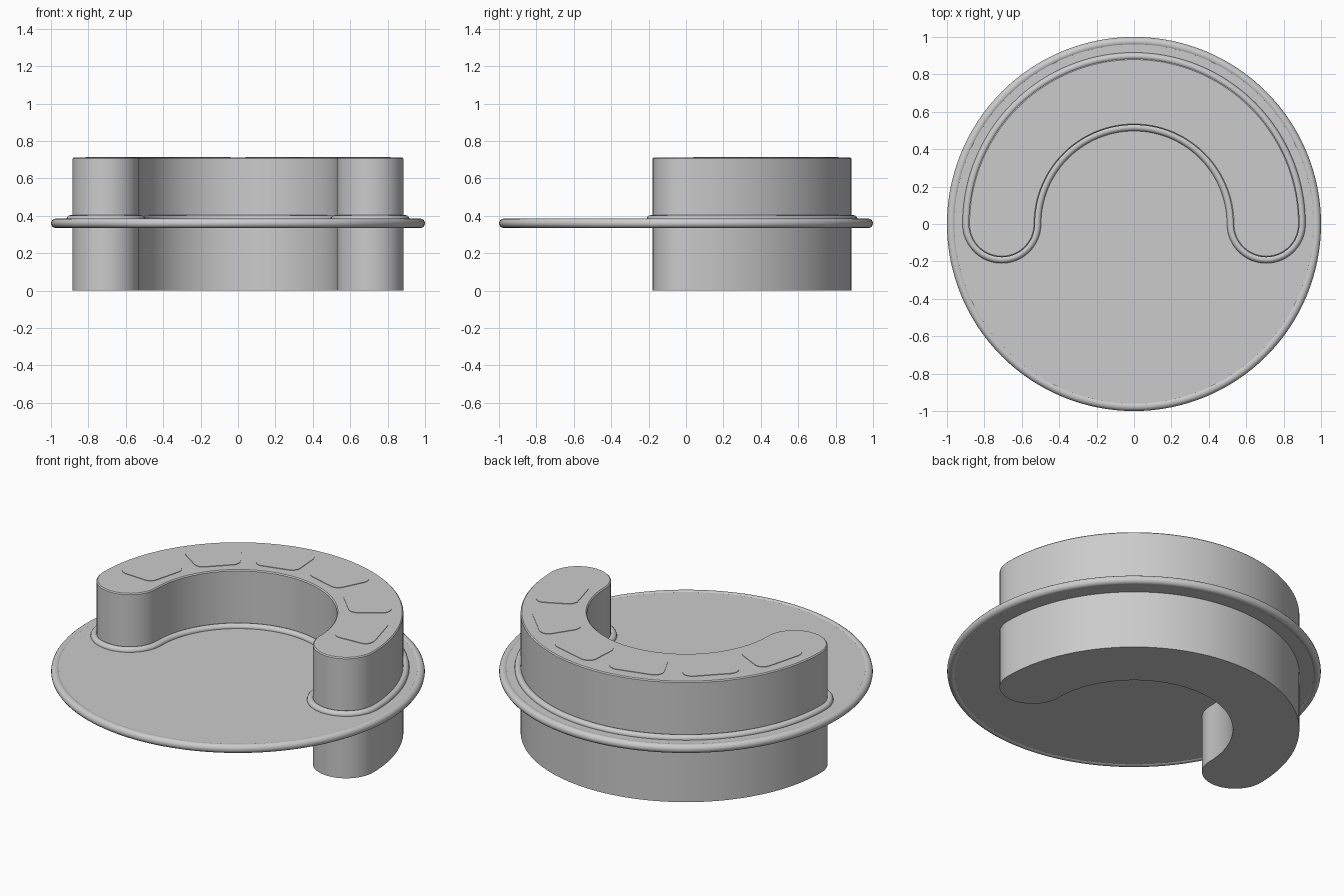
import bpy, bmesh
from math import sin, cos, pi, radians

if "Cube" in bpy.data.objects:
    bpy.data.objects.remove(bpy.data.objects["Cube"])

MID, HALF = 0.707, 0.178       # centre radius and half width of the horseshoe
TOP = 0.712


def loft(name, loops, cap=True, wrap=False):
    """Skin a stack of equal-length point loops."""
    bm = bmesh.new()
    rings = [[bm.verts.new(p) for p in loop] for loop in loops]
    pairs = list(zip(rings, rings[1:]))
    if wrap:
        pairs.append((rings[-1], rings[0]))
    for a, b in pairs:
        n = len(a)
        for i in range(n):
            j = (i + 1) % n
            bm.faces.new((a[i], a[j], b[j], b[i]))
    if cap:
        bm.faces.new(rings[0][::-1])
        bm.faces.new(rings[-1])
    bmesh.ops.recalc_face_normals(bm, faces=bm.faces)
    mesh = bpy.data.meshes.new(name)
    bm.to_mesh(mesh)
    bm.free()
    obj = bpy.data.objects.new(name, mesh)
    bpy.context.collection.objects.link(obj)
    bpy.ops.object.select_all(action='DESELECT')
    obj.select_set(True)
    bpy.context.view_layer.objects.active = obj
    bpy.ops.object.shade_smooth_by_angle(angle=radians(35))
    return obj


def arc(cx, cy, r, a0, a1, n):
    return [(cx + r * cos(a0 + (a1 - a0) * i / n),
             cy + r * sin(a0 + (a1 - a0) * i / n)) for i in range(n)]


def horseshoe(w, z):
    pts = (arc(0, 0, MID + w, 0, pi, 72) + arc(-MID, 0, w, pi, 2 * pi, 24)
           + arc(0, 0, MID - w, pi, 0, 72) + arc(MID, 0, w, -pi, 0, 24))
    return [(x, y, z) for x, y in pts]


def circle(r, z):
    return [(x, y, z) for x, y in arc(0, 0, r, 0, 2 * pi, 128)]


def panel(angle, z, inset=0.0):
    """Rounded rectangle bent around the centre of the horseshoe."""
    a, b, r = 0.115 - inset, 0.14 - inset, 0.05
    pts = []
    for k, (sx, sy) in enumerate(((1, 1), (-1, 1), (-1, -1), (1, -1))):
        pts += [(sx * (a - r) + r * cos(k * pi / 2 + t * pi / 12),
                 sy * (b - r) + r * sin(k * pi / 2 + t * pi / 12)) for t in range(7)]
    return [((MID + u) * cos(angle + v / MID),
             (MID + u) * sin(angle + v / MID), z) for u, v in pts]


# horseshoe body with a fine chamfer on its top edge
loft("horseshoe_body", [horseshoe(HALF, 0), horseshoe(HALF, TOP - 0.006),
                        horseshoe(HALF - 0.006, TOP)])

# thin round plate with a rolled rim
loft("round_plate", [circle(0.975, 0.34), circle(0.975, 0.38)])
loft("plate_rim", [circle(0.975 + 0.025 * cos(t * pi / 8), 0.36 + 0.025 * sin(t * pi / 8))
                   for t in range(16)], cap=False, wrap=True)

# bead where the body passes through the plate
loft("body_bead", [horseshoe(HALF + 0.012 + 0.02 * cos(t * pi / 6), 0.383 + 0.02 * sin(t * pi / 6))
                   for t in range(12)], cap=False, wrap=True)

# six rounded panels on the top face
for i in range(6):
    ang = radians(15 + 30 * i)
    loft(f"top_panel_{i + 1}", [panel(ang, TOP - 0.01), panel(ang, TOP + 0.003)])
